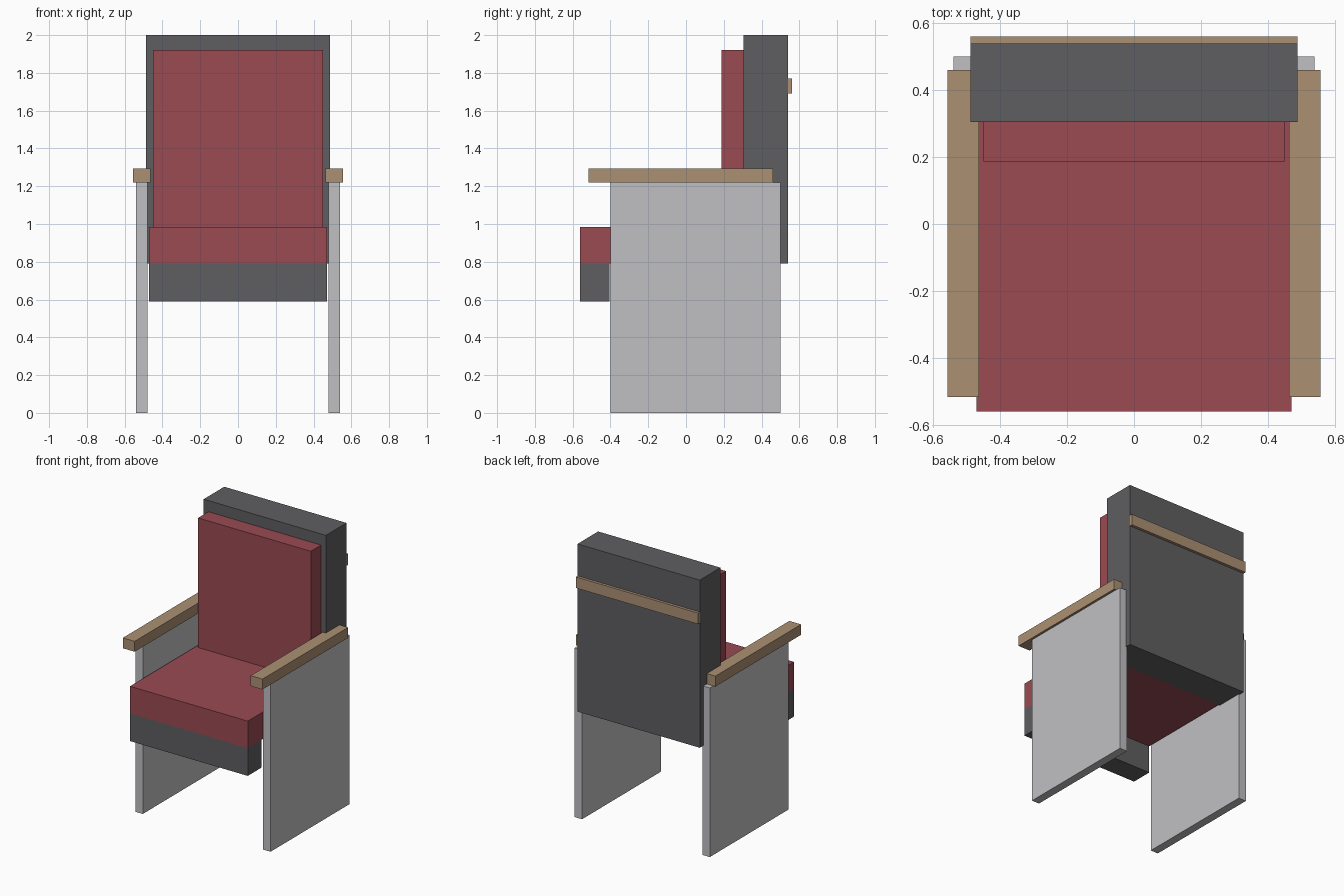
import bpy

default = bpy.data.objects.get("Cube")
if default:
    bpy.data.objects.remove(default, do_unlink=True)


def material(name, rgb):
    m = bpy.data.materials.new(name)
    m.use_nodes = True
    colour = (*rgb, 1.0)
    m.diffuse_color = colour
    m.node_tree.nodes["Principled BSDF"].inputs["Base Color"].default_value = colour
    return m


red = material("red fabric", (0.32, 0.069, 0.084))
grey = material("dark grey fabric", (0.114, 0.114, 0.12))
wood = material("light wood", (0.41, 0.28, 0.17))
metal = material("pale grey panel", (0.53, 0.53, 0.545))


def box(name, mat, x, y, z):
    """Flat-sided block spanning the given (min, max) ranges."""
    spans = (x, y, z)
    bpy.ops.mesh.primitive_cube_add(size=1, location=[(a + b) / 2 for a, b in spans])
    ob = bpy.context.object
    ob.name = name
    ob.scale = [b - a for a, b in spans]
    bpy.ops.object.transform_apply(location=False, rotation=False, scale=True)
    ob.data.materials.append(mat)
    return ob


# Seat: cushion on a shallow front apron
box("seat_cushion", red, (-0.47, 0.47), (-0.56, 0.305), (0.79, 0.985))
box("seat_apron", grey, (-0.47, 0.47), (-0.56, -0.405), (0.59, 0.79))

# Back: thick shell, front cushion and rear rail
box("back_shell", grey, (-0.488, 0.488), (0.305, 0.54), (0.79, 2.0))
box("back_cushion", red, (-0.45, 0.45), (0.187, 0.305), (0.985, 1.92))
box("back_rail", wood, (-0.488, 0.488), (0.54, 0.56), (1.69, 1.77))

# Sides: slab legs topped with armrests
for side, s in (("left", 1), ("right", -1)):
    def mirrored(inner, outer):
        return tuple(sorted((s * inner, s * outer)))

    box(side + "_side_panel", metal, mirrored(0.48, 0.54), (-0.4, 0.5), (0.0, 1.22))
    box(side + "_armrest", wood, mirrored(0.463, 0.557), (-0.517, 0.46), (1.22, 1.295))
